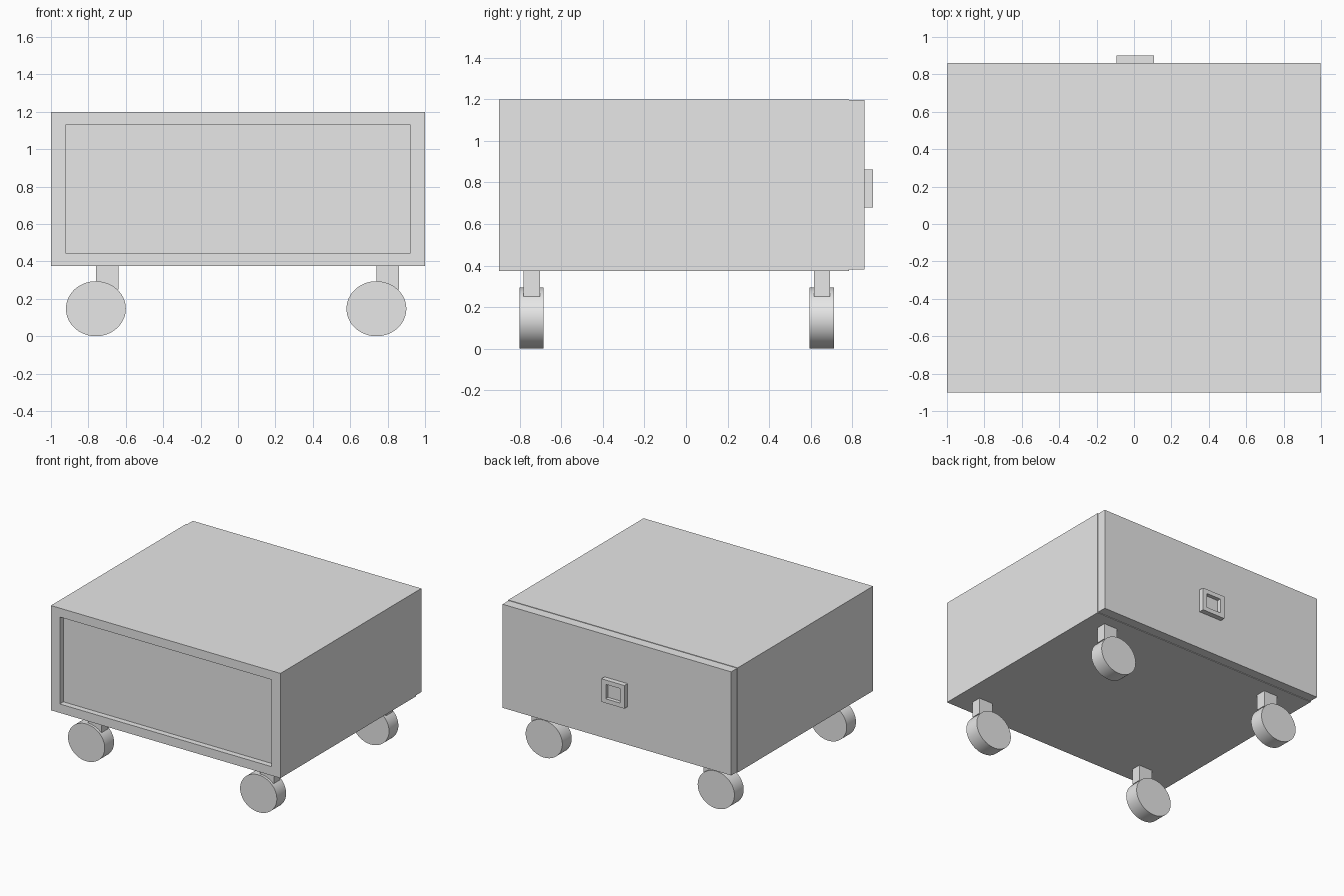
import bpy
import bmesh
import math

old = bpy.data.objects.get("Cube")
if old:
    bpy.data.objects.remove(old, do_unlink=True)

# One plain grey for everything
GREY = (0.8, 0.8, 0.8, 1)
mat = bpy.data.materials.new("plain grey")
mat.use_nodes = True
mat.diffuse_color = GREY
mat.node_tree.nodes["Principled BSDF"].inputs["Base Color"].default_value = GREY


def finish(name, bm):
    mesh = bpy.data.meshes.new(name)
    bm.to_mesh(mesh)
    bm.free()
    mesh.materials.append(mat)
    obj = bpy.data.objects.new(name, mesh)
    bpy.context.collection.objects.link(obj)
    return obj


def box(name, xs, ys, zs, pocket=None):
    """Box between limits; pocket = (facing y sign, rim x, rim z, depth)."""
    bm = bmesh.new()
    bmesh.ops.create_cube(bm, size=1)
    for v in bm.verts:
        v.co = [lo + (c + 0.5) * (hi - lo) for c, (lo, hi) in zip(v.co, (xs, ys, zs))]
    if pocket:
        sign, rim_x, rim_z, depth = pocket
        bm.normal_update()
        face = next(f for f in bm.faces if f.normal.y * sign > 0.9)
        mid_x, mid_z = sum(xs) / 2, sum(zs) / 2
        # Inset the rim, then extrude the opening inward
        bmesh.ops.inset_individual(bm, faces=[face], thickness=0.01)
        for v in face.verts:
            v.co.x = xs[0] + rim_x if v.co.x < mid_x else xs[1] - rim_x
            v.co.z = zs[0] + rim_z if v.co.z < mid_z else zs[1] - rim_z
        floor = bmesh.ops.extrude_discrete_faces(bm, faces=[face])["faces"][0]
        bmesh.ops.translate(bm, verts=floor.verts, vec=(0, -sign * depth, 0))
    bmesh.ops.recalc_face_normals(bm, faces=bm.faces)
    return finish(name, bm)


def wheel(name, x, y):
    bm = bmesh.new()
    bmesh.ops.create_cone(bm, cap_ends=True, segments=64, radius1=1, radius2=1, depth=1)
    for v in bm.verts:
        a, b, c = v.co
        v.co = (x + a * 0.16, y + c * 0.116, 0.147 + b * 0.147)
    bmesh.ops.recalc_face_normals(bm, faces=bm.faces)
    obj = finish(name, bm)
    bpy.ops.object.select_all(action="DESELECT")
    obj.select_set(True)
    bpy.context.view_layer.objects.active = obj
    bpy.ops.object.shade_smooth_by_angle(angle=math.radians(30))


# Cabinet with recessed front, and a slightly smaller back panel
box("cabinet_body", (-1, 1), (-0.9, 0.785), (0.375, 1.2), (-1, 0.077, 0.07, 0.045))
box("back_panel", (-0.996, 0.996), (0.785, 0.86), (0.38, 1.196))

# Square pull on the back panel
box("back_pull", (-0.093, 0.107), (0.86, 0.9), (0.68, 0.862), (1, 0.038, 0.034, 0.03))

# Four casters, each stem set off to the +x side of its wheel
for side, x in (("right", -0.76), ("left", 0.74)):
    for end, y in (("front", -0.744), ("back", 0.653)):
        wheel(f"{end}_{side}_wheel", x, y)
        box(f"{end}_{side}_stem", (x, x + 0.12), (y - 0.038, y + 0.041), (0.25, 0.375))
